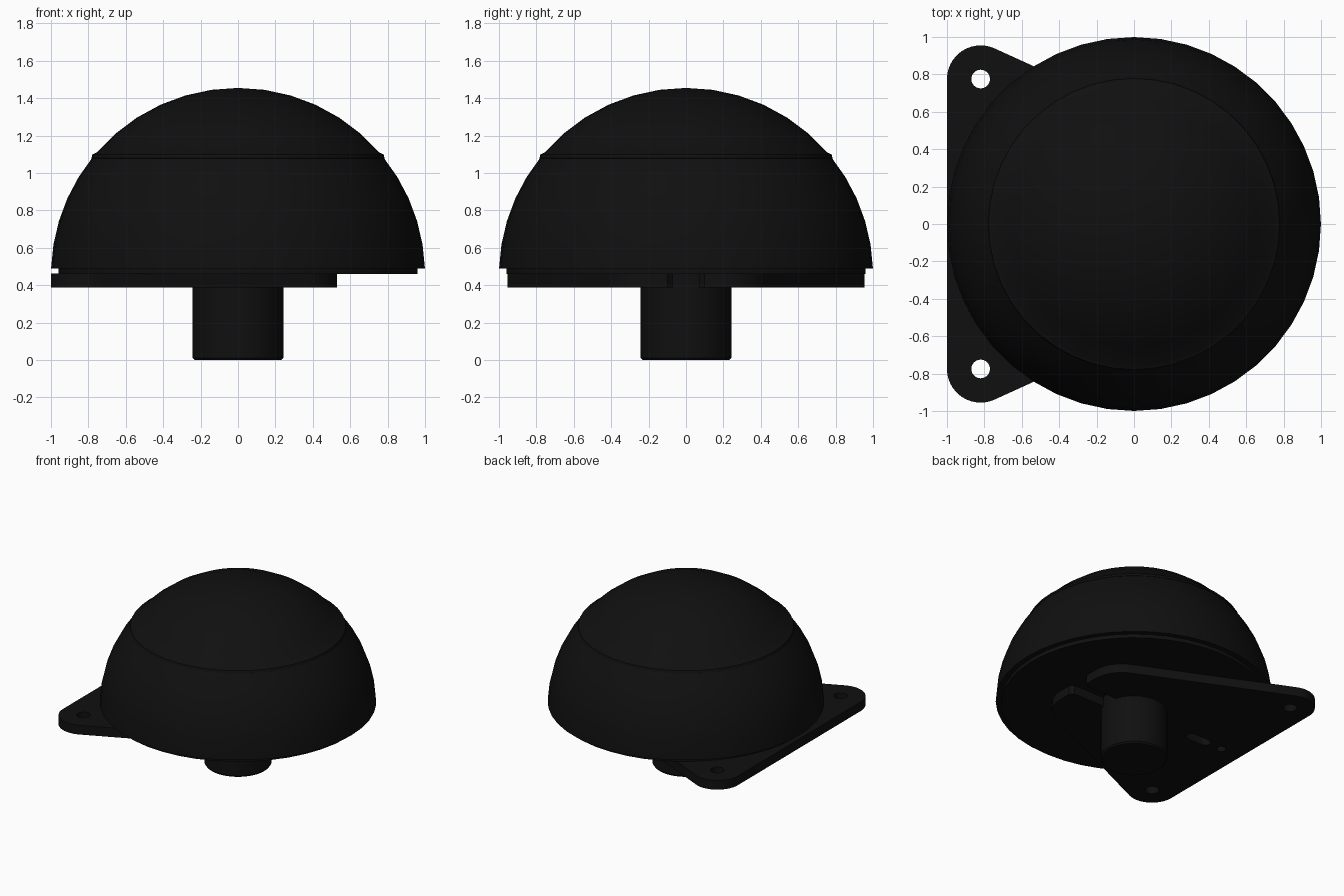
import bpy, bmesh
from math import sin, cos, pi, radians

if "Cube" in bpy.data.objects:
    bpy.data.objects.remove(bpy.data.objects["Cube"])

SEG = 44
mat = bpy.data.materials.new("black_plastic")
mat.diffuse_color = (0.005, 0.005, 0.005, 1)
mat.use_nodes = True
mat.node_tree.nodes["Principled BSDF"].inputs["Base Color"].default_value = mat.diffuse_color


def finish(ob, angle=35):
    ob.data.materials.clear()
    ob.data.materials.append(mat)
    bpy.ops.object.select_all(action='DESELECT')
    ob.select_set(True)
    bpy.context.view_layer.objects.active = ob
    bpy.ops.object.shade_smooth_by_angle(angle=radians(angle))


def lathe(name, profile, seg=SEG):
    """Revolve (radius, z) points around z; zero radius gives a pole."""
    bm = bmesh.new()
    rings = []
    for r, z in profile:
        n = 1 if r < 1e-6 else seg
        rings.append([bm.verts.new((r * cos(2 * pi * i / seg), r * sin(2 * pi * i / seg), z))
                      for i in range(n)])
    for a, b in zip(rings, rings[1:]):
        for i in range(seg):
            quad = [a[i % len(a)], a[(i + 1) % len(a)], b[(i + 1) % len(b)], b[i % len(b)]]
            bm.faces.new(list(dict.fromkeys(quad)))
    bmesh.ops.recalc_face_normals(bm, faces=bm.faces)
    me = bpy.data.meshes.new(name)
    bm.to_mesh(me)
    bm.free()
    ob = bpy.data.objects.new(name, me)
    bpy.context.collection.objects.link(ob)
    finish(ob)
    return ob


def arc(cx, cy, r, a0, a1, n):
    return [(cx + r * cos(radians(a0 + (a1 - a0) * i / n)),
             cy + r * sin(radians(a0 + (a1 - a0) * i / n))) for i in range(n + 1)]


def sphere_pts(a0, a1, n):
    """Points on the dome sphere, angles in degrees from the pole."""
    return [(sin(radians(a0 + (a1 - a0) * i / n)),
             0.455 + cos(radians(a0 + (a1 - a0) * i / n))) for i in range(n + 1)]


# Dome: lower zone, and a slightly proud cap with a small stepped rim
lathe("dome_body", [(0, 0.49)] + sphere_pts(88, 51, 5) + [(0, 1.08)])
cap = sphere_pts(0, 49.1, 6)
cap[0] = (0, 1.455)
lathe("dome_cap", cap + [(0.778, 1.10), (0.784, 1.08), (0.765, 1.07), (0, 1.07)])

# Base disc under the dome
lathe("base_disc", [(0, 0.46), (0.96, 0.46), (0.96, 0.50), (0, 0.50)])

# Central stem
lathe("stem", [(0, 0), (0.232, 0), (0.242, 0.012), (0.242, 0.47), (0, 0.47)], 36)

# Mounting plate: half outline mirrored over y, with slot at the tip and holes
half = ([(0.2, 0.07), (0.5, 0.07), (0.53, 0.1)] + arc(0.28, 0.197, 0.25, 0, 65, 8)
        + arc(-0.82, 0.775, 0.18, 65, 180, 14))
outline = half + [(x, -y) for x, y in reversed(half)]
holes = [arc(-0.82, s * 0.775, 0.05, 0, 345, 23) for s in (1, -1)]
holes.append(arc(-0.82, 0, 0.035, 0, 345, 23))
holes.append(arc(-0.54, 0, 0.04, -90, 90, 8) + arc(-0.67, 0, 0.04, 90, 270, 8))
cu = bpy.data.curves.new("mounting_plate", 'CURVE')
cu.dimensions = '2D'
cu.fill_mode = 'BOTH'
cu.extrude = 0.0365
for pts in [outline] + holes:
    sp = cu.splines.new('POLY')
    sp.points.add(len(pts) - 1)
    for p, (x, y) in zip(sp.points, pts):
        p.co = (x, y, 0, 1)
    sp.use_cyclic_u = True
plate = bpy.data.objects.new("mounting_plate", cu)
plate.location.z = 0.4255
bpy.context.collection.objects.link(plate)
bpy.ops.object.select_all(action='DESELECT')
plate.select_set(True)
bpy.context.view_layer.objects.active = plate
bpy.ops.object.convert(target='MESH')
plate = bpy.context.view_layer.objects.active
bm = bmesh.new()
bm.from_mesh(plate.data)
bmesh.ops.remove_doubles(bm, verts=bm.verts, dist=0.0005)
bmesh.ops.recalc_face_normals(bm, faces=bm.faces)
bm.to_mesh(plate.data)
bm.free()
finish(plate)
